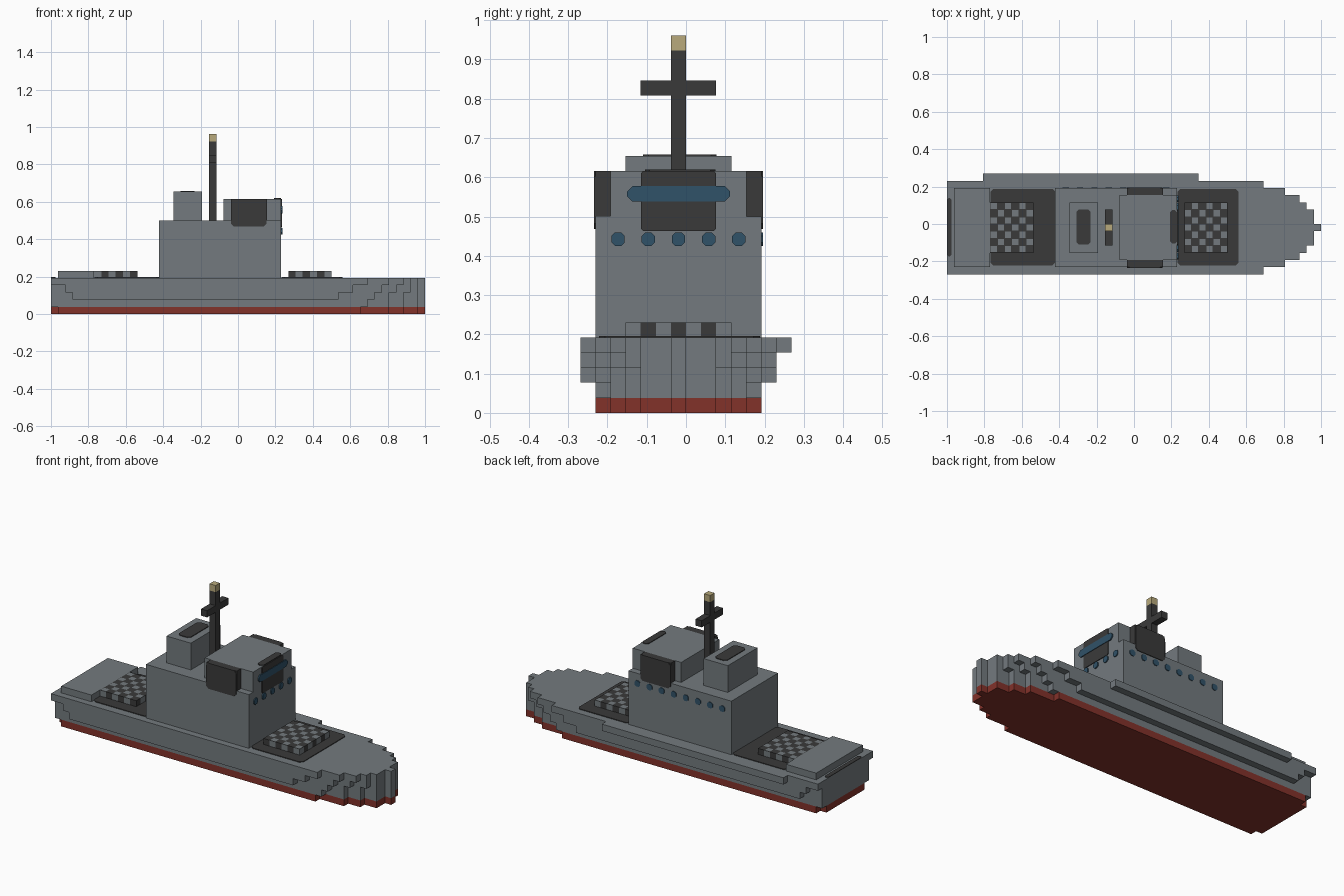
import bpy, bmesh
from mathutils import Vector

if "Cube" in bpy.data.objects:
    bpy.data.objects.remove(bpy.data.objects["Cube"], do_unlink=True)

U = 2 / 52  # block size; i, j, k count blocks from the stern, right edge and keel


def pos(i, j, k):
    return Vector((-1 + i * U, (j - 7) * U, k * U))


def material(name, rgb):
    m = bpy.data.materials.new(name)
    m.use_nodes = True
    col = (*rgb, 1)
    m.diffuse_color = col
    m.node_tree.nodes["Principled BSDF"].inputs["Base Color"].default_value = col
    return m


GREY = material("hull grey", (0.172, 0.195, 0.21))
DARK = material("charcoal", (0.042, 0.042, 0.042))
RED = material("keel red", (0.225, 0.032, 0.023))
BLUE = material("window blue", (0.03, 0.085, 0.14))
TAN = material("lamp tan", (0.48, 0.40, 0.20))


def finish(name, bm, *mats):
    bmesh.ops.recalc_face_normals(bm, faces=bm.faces)
    me = bpy.data.meshes.new(name)
    bm.to_mesh(me)
    bm.free()
    for m in mats:
        me.materials.append(m)
    ob = bpy.data.objects.new(name, me)
    bpy.context.collection.objects.link(ob)
    return ob


def add_box(bm, lo, hi):
    a, b = pos(*lo), pos(*hi)
    verts = bmesh.ops.create_cube(bm, size=1)["verts"]
    bmesh.ops.scale(bm, vec=b - a, verts=verts)
    bmesh.ops.translate(bm, vec=(a + b) / 2, verts=verts)
    return list({f for v in verts for f in v.link_faces})


def box(name, mat, lo, hi):
    bm = bmesh.new()
    add_box(bm, lo, hi)
    return finish(name, bm, mat)


def prism(name, mat, pts, offset):
    bm = bmesh.new()
    face = bm.faces.new([bm.verts.new(p) for p in pts])
    top = bmesh.ops.extrude_face_region(bm, geom=[face])["geom"]
    bmesh.ops.translate(bm, vec=offset,
                        verts=[g for g in top if isinstance(g, bmesh.types.BMVert)])
    return finish(name, bm, mat)


def plate(name, mat, axis, level, a0, a1, b0, b1, cut, thick=0.004):
    """Thin plate with cut corners; axis is the facing, e.g. '+x'."""
    n = "xyz".index(axis[1])
    sign = 1 if axis[0] == "+" else -1
    u, v = [d for d in range(3) if d != n]
    flat = [(a0 + cut, b0), (a1 - cut, b0), (a1, b0 + cut), (a1, b1 - cut),
            (a1 - cut, b1), (a0 + cut, b1), (a0, b1 - cut), (a0, b0 + cut)]
    pts = []
    for a, b in flat:
        p = Vector((0, 0, 0))
        p[n], p[u], p[v] = level, a, b
        pts.append(p)
    off = Vector((0, 0, 0))
    off[n] = sign * thick
    return prism(name, mat, pts, off)


# Hull layers: (start, end) of each row from the outermost inward to the centre row
LAYERS = [
    [None, (1, 43), (0, 47), (0, 49), (0, 51), (0, 51), (0, 52)],
    [None, (0, 44), (0, 47), (0, 49), (0, 51), (0, 51), (0, 52)],
    [(3, 40), (0, 45), (0, 47), (0, 49), (0, 51), (0, 51), (0, 52)],
    [(2, 42), (0, 46), (0, 48), (0, 50), (0, 51), (0, 51), (0, 52)],
    [(0, 44), (0, 47), (0, 49), (0, 50), (0, 51), (0, 51), (0, 52)],
]
for k, half in enumerate(LAYERS):
    rows = half + half[-2::-1]
    right, left = [], []
    for j, span in enumerate(rows):
        if span:
            for jj in (j, j + 1):
                left.append(pos(span[0], jj, k))
                right.append(pos(span[1], jj, k))
    outline = []
    for p in right + left[::-1]:
        if not outline or (p - outline[-1]).length > 1e-6:
            outline.append(p)
    prism("keel" if k == 0 else f"hull_layer_{k}", RED if k == 0 else GREY,
          outline, Vector((0, 0, U)))

# Side ledge and stern deck
box("side_ledge", GREY, (5, 13, 4), (35, 14, 5))
box("stern_platform", GREY, (1, 1, 5), (6, 12, 6))
plate("stern_patch", DARK, "+z", 5 * U, -1, -0.975, -0.175, 0.14, 0.01)

# Dark deck pads and checkered hatches
for name, x0, x1, i0 in (("fore", 0.232, 0.56, 33), ("aft", -0.768, -0.42, 6)):
    plate(name + "_deck_pad", DARK, "+z", 5 * U, x0, x1, -0.222, 0.188, 0.016)
    bm = bmesh.new()
    tops = []
    for i in range(i0, i0 + 6):
        for j in range(3, 10):
            grey = (i + j) % 2
            for f in add_box(bm, (i, j, 5), (i + 1, j + 1, 6)):
                f.material_index = grey
                if grey and f.calc_center_median().z > 5.9 * U:
                    tops.append(f)
    # dark rim around each grey square
    rims = bmesh.ops.inset_individual(bm, faces=tops, thickness=0.004)["faces"]
    for f in rims:
        f.material_index = 0
    finish(name + "_checkered_hatch", bm, DARK, GREY)

# Deckhouse, bridge and funnel
box("deckhouse", GREY, (15, 1, 5), (32, 12, 13))
box("bridge", GREY, (24, 2, 13), (32, 11, 16))
box("bridge_right_corner", GREY, (30, 1, 13), (32, 2, 13.02))
box("funnel", GREY, (17, 3, 13), (21, 10, 17))
plate("funnel_opening", DARK, "+z", 17 * U, -0.308, -0.232, -0.11, 0.078, 0.014)

# Bridge wing boxes with dark panels running down the wall
for side, j, axis, y in (("right", 1, "-y", -6 * U), ("left", 11, "+y", 5 * U)):
    box(side + "_bridge_wing", DARK, (25, j, 13), (30, j + 1, 16))
    plate(side + "_wing_panel", DARK, axis, y, -0.038, 0.153, 0.468, 16 * U, 0.014)

# Bridge front: dark surround, window band and roof edge
FRONT = -1 + 32 * U
plate("bridge_front_panel", DARK, "+x", FRONT, -0.115, 0.077, 0.463, 16 * U, 0.006)
plate("bridge_window", BLUE, "+x", FRONT, -0.150, 0.112, 0.538, 0.578, 0.014, 0.007)
plate("bridge_roof_edge", DARK, "+z", 16 * U, 0.192, FRONT, -0.105, 0.075, 0.012)

# Portholes on the deckhouse front and left wall
Z, R = 11.5 * U, 0.017
for n in range(5):
    y = (2.5 + 2 * n - 7) * U
    plate(f"front_porthole_{n + 1}", BLUE, "+x", FRONT, y - R, y + R, Z - R, Z + R, 0.009, 0.006)
for n in range(8):
    x = -1 + (16.5 + 2 * n) * U
    plate(f"left_porthole_{n + 1}", BLUE, "+y", 5 * U, x - R, x + R, Z - R, Z + R, 0.009)

# Mast
box("mast", DARK, (22, 6, 13), (23, 7, 24))
box("mast_left_arm", DARK, (22, 7, 21), (23, 9, 22))
box("mast_right_arm", DARK, (22, 4, 21), (23, 6, 22))
box("mast_lamp", TAN, (22, 6, 24), (23, 7, 25))
